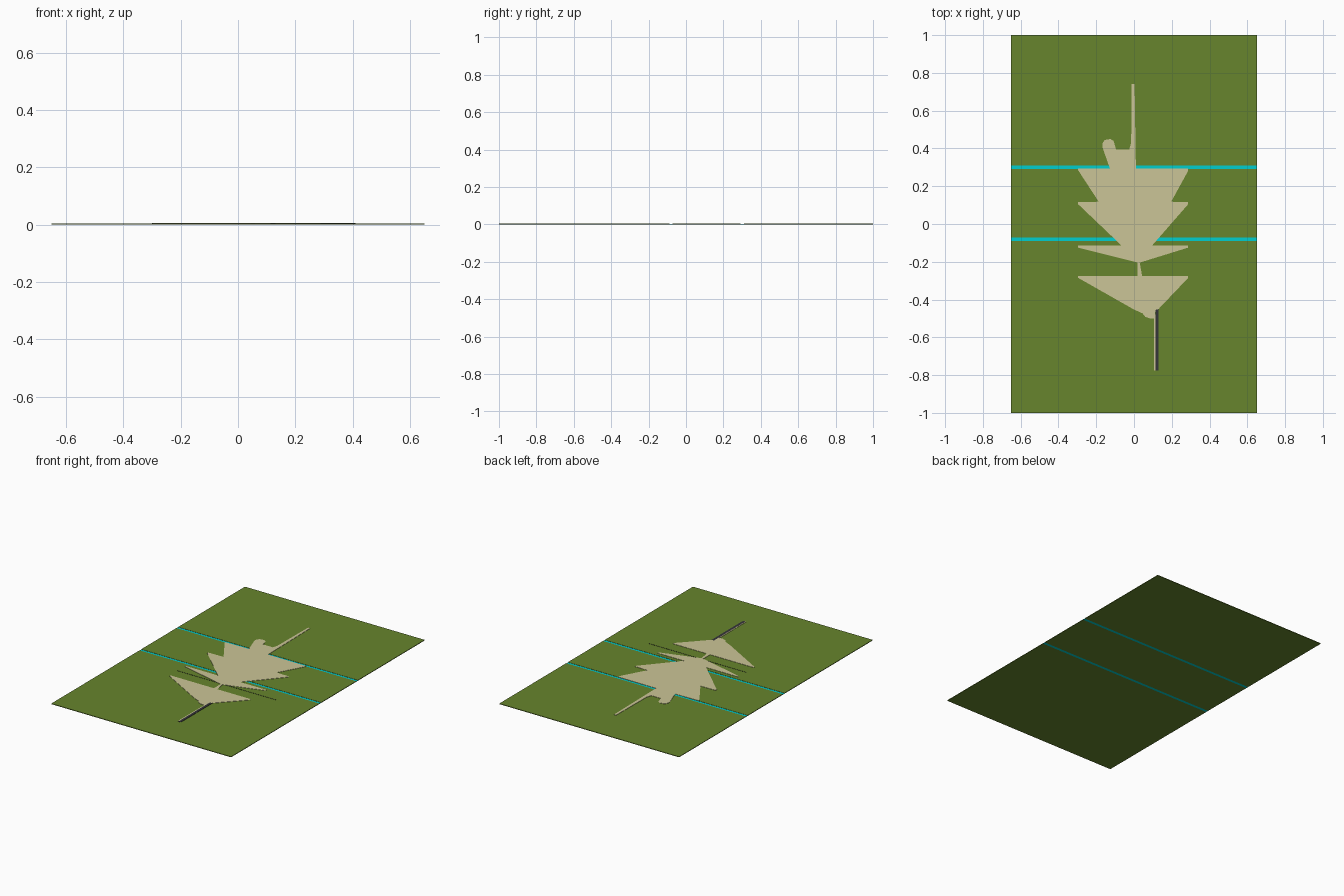
import bpy, bmesh


def material(name, rgb):
    m = bpy.data.materials.new(name)
    m.diffuse_color = (*rgb, 1)
    return m


GREEN = material("olive green", (0.135, 0.235, 0.026))
CYAN = material("turquoise", (0.0, 0.62, 0.62))
BEIGE = material("beige", (0.60, 0.56, 0.31))
DARK = material("charcoal", (0.035, 0.035, 0.04))


def plate(name, outline, z0, z1, mat):
    """Flat plate: an outline in the xy plane extruded from z0 to z1."""
    bm = bmesh.new()
    face = bm.faces.new([bm.verts.new((x, y, z0)) for x, y in outline])
    top = bmesh.ops.extrude_face_region(bm, geom=[face])["geom"]
    for v in top:
        if isinstance(v, bmesh.types.BMVert):
            v.co.z = z1
    bmesh.ops.recalc_face_normals(bm, faces=bm.faces)
    me = bpy.data.meshes.new(name)
    bm.to_mesh(me)
    bm.free()
    me.materials.append(mat)
    ob = bpy.data.objects.new(name, me)
    bpy.context.collection.objects.link(ob)


def strip(name, x0, x1, y0, y1, z0, z1, mat):
    plate(name, [(x0, y0), (x1, y0), (x1, y1), (x0, y1)], z0, z1, mat)


# Board in three panels, with two sunken stripes between them
stripes = [(-0.089, -0.071), (0.292, 0.31)]
edges = [-1] + [y for s in stripes for y in s] + [1]
for i in range(0, 6, 2):
    strip("board_panel", -0.65, 0.65, edges[i], edges[i + 1], 0, 0.004, GREEN)
for y0, y1 in stripes:
    strip("stripe", -0.65, 0.65, y0, y1, 0, 0.0025, CYAN)

# Jagged emblem lying on the board: upper body and lower wedge
upper = [
    (0.003, 0.74), (-0.012, 0.74), (-0.015, 0.43), (-0.025, 0.395),
    (-0.095, 0.395), (-0.108, 0.44), (-0.125, 0.45), (-0.155, 0.445),
    (-0.168, 0.425), (-0.165, 0.4), (-0.128, 0.295), (-0.296, 0.293),
    (-0.296, 0.285), (-0.187, 0.118), (-0.296, 0.116), (-0.296, 0.105),
    (-0.065, -0.115), (-0.296, -0.115), (-0.296, -0.125), (0.015, -0.203),
    (0.035, -0.203), (0.287, -0.125), (0.287, -0.115), (0.095, -0.115),
    (0.287, 0.105), (0.287, 0.116), (0.197, 0.118), (0.287, 0.282),
    (0.287, 0.293), (0.01, 0.295)]
lower = [
    (0.018, -0.203), (0.018, -0.275), (-0.296, -0.275), (-0.296, -0.285),
    (0.0, -0.453), (0.045, -0.473), (0.06, -0.492), (0.085, -0.5),
    (0.108, -0.5), (0.114, -0.455), (0.13, -0.45), (0.287, -0.285),
    (0.287, -0.275), (0.043, -0.275), (0.03, -0.203)]
plate("emblem_upper", upper, 0.0041, 0.006, BEIGE)
plate("emblem_lower", lower, 0.0041, 0.006, BEIGE)

# Stem with its dark face, and a hair-thin dark crossbar
strip("stem_edge", 0.107, 0.113, -0.775, -0.48, 0.0041, 0.006, BEIGE)
strip("stem", 0.113, 0.13, -0.775, -0.45, 0.0041, 0.006, DARK)
strip("crossbar", -0.3, 0.41, -0.1965, -0.1955, 0.0041, 0.0055, DARK)
